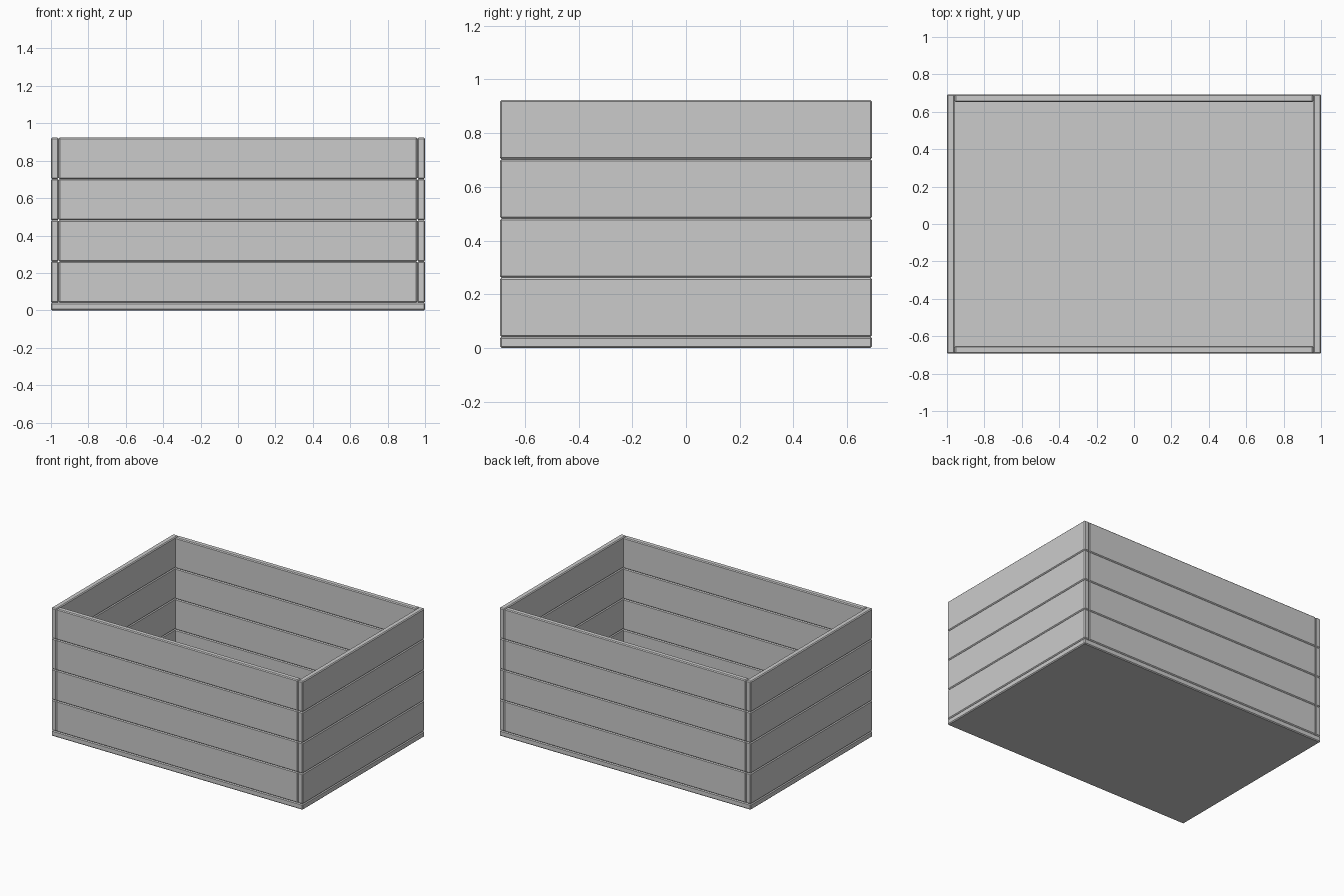
import bpy, bmesh
from mathutils import Vector

if "Cube" in bpy.data.objects:
    bpy.data.objects.remove(bpy.data.objects["Cube"])

X, Y = 1.0, 0.693      # half length and half width
T = 0.041              # board thickness
H = 0.2205             # plank height
B = 0.006              # edge chamfer


def board(name, lo, hi):
    """Chamfered box between two corners."""
    lo, hi = Vector(lo), Vector(hi)
    bm = bmesh.new()
    bmesh.ops.create_cube(bm, size=1)
    for v in bm.verts:
        v.co = Vector([c * s for c, s in zip(v.co, hi - lo)])
    bmesh.ops.bevel(bm, geom=bm.edges[:], offset=B, segments=1,
                    affect='EDGES', profile=0.5)
    mesh = bpy.data.meshes.new(name)
    bm.to_mesh(mesh)
    bm.free()
    ob = bpy.data.objects.new(name, mesh)
    ob.location = (lo + hi) / 2
    bpy.context.collection.objects.link(ob)
    return ob


# floor
board("base", (-X, -Y, 0), (X, Y, T))

# four rows of planks, the long ones fitted between the end ones
for i in range(4):
    z0 = T + i * H
    z1 = z0 + H
    board(f"left_plank_{i + 1}", (-X, -Y, z0), (-X + T, Y, z1))
    board(f"right_plank_{i + 1}", (X - T, -Y, z0), (X, Y, z1))
    board(f"front_plank_{i + 1}", (-X + T, -Y, z0), (X - T, -Y + T, z1))
    board(f"back_plank_{i + 1}", (-X + T, Y - T, z0), (X - T, Y, z1))
